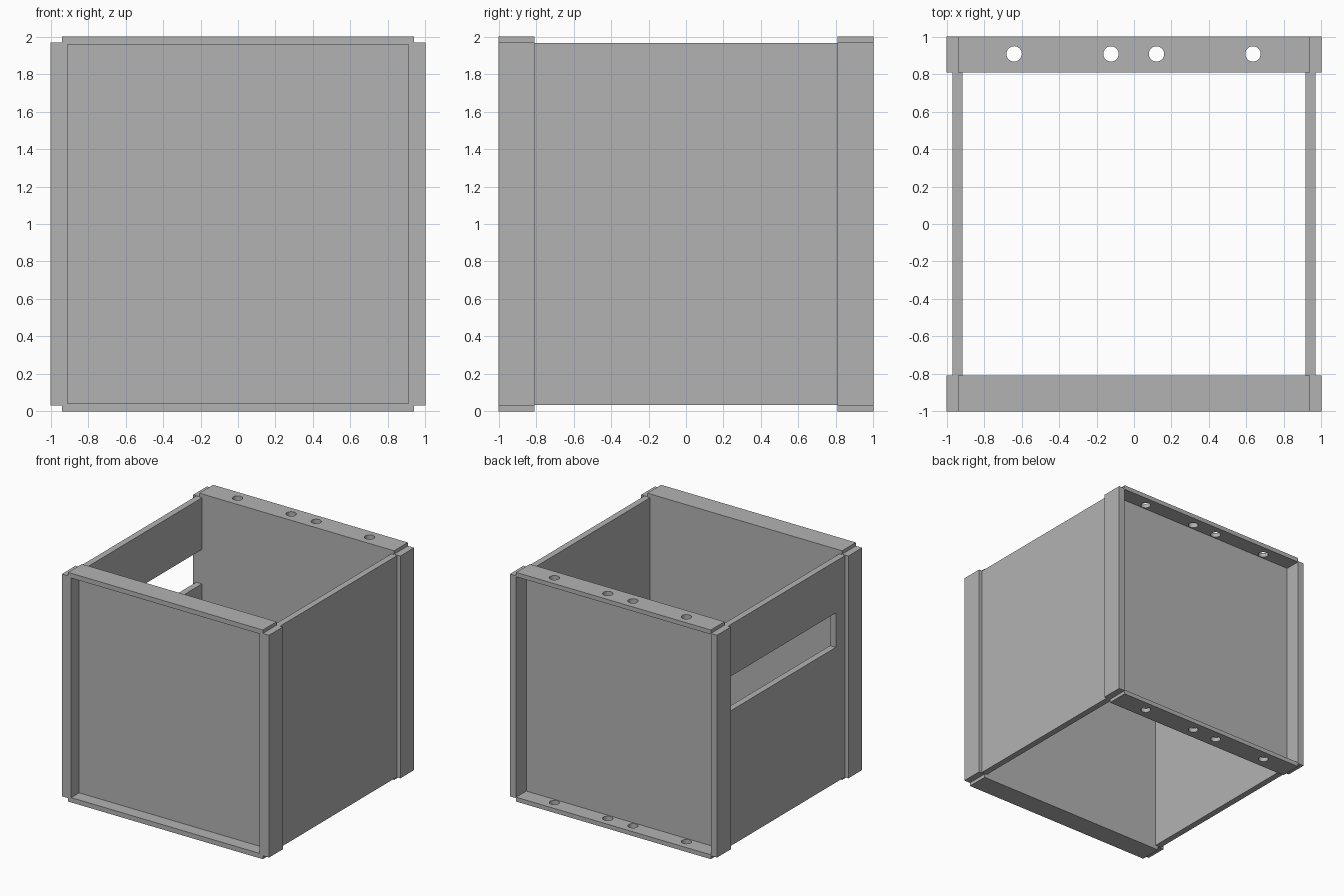
import bpy
import bmesh
from mathutils import Matrix, Vector

default = bpy.data.objects.get("Cube")
if default:
    bpy.data.objects.remove(default, do_unlink=True)

# Single grey finish
grey = bpy.data.materials.new("plain_grey")
grey.use_nodes = True
colour = (0.45, 0.45, 0.45, 1)
grey.diffuse_color = colour
grey.node_tree.nodes["Principled BSDF"].inputs["Base Color"].default_value = colour


def finish(name, bm):
    bmesh.ops.recalc_face_normals(bm, faces=bm.faces)
    mesh = bpy.data.meshes.new(name)
    bm.to_mesh(mesh)
    bm.free()
    mesh.materials.append(grey)
    obj = bpy.data.objects.new(name, mesh)
    bpy.context.collection.objects.link(obj)
    return obj


def box(name, low, high):
    low, high = Vector(low), Vector(high)
    bm = bmesh.new()
    bmesh.ops.create_cube(bm, size=1, matrix=Matrix.Translation((low + high) / 2)
                          @ Matrix.Diagonal((*(high - low), 1)))
    return finish(name, bm)


def cylinder(name, x, y, radius):
    bm = bmesh.new()
    bmesh.ops.create_cone(bm, cap_ends=True, segments=32, radius1=radius, radius2=radius,
                          depth=3, matrix=Matrix.Translation((x, y, 1)))
    return finish(name, bm)


def cut(target, cutter):
    cutter.hide_render = True
    mod = target.modifiers.new("cut", "BOOLEAN")
    mod.operation = "DIFFERENCE"
    mod.solver = "EXACT"
    mod.object = cutter
    bpy.context.view_layer.objects.active = target
    bpy.ops.object.modifier_apply(modifier=mod.name)
    bpy.data.objects.remove(cutter, do_unlink=True)


INNER = 0.81   # inside face of both end walls
NOTCH = 0.03   # corner step height
BAR_X = 0.94   # half length of the top and bottom bars


def end_wall(name, side, half_width, rim, floor_y):
    """Notched block with a shallow recess in its outer face."""
    quarter = [(1, 1 - NOTCH), (BAR_X, 1 - NOTCH), (BAR_X, 1)]
    outline = quarter + [(-x, z) for x, z in reversed(quarter)]
    outline += [(-x, -z) for x, z in outline]
    bm = bmesh.new()
    face = bm.faces.new([bm.verts.new((x, side, z + 1)) for x, z in outline])
    grown = bmesh.ops.extrude_face_region(bm, geom=[face])["geom"]
    bmesh.ops.translate(bm, vec=(0, side * (INNER - 1), 0),
                        verts=[v for v in grown if isinstance(v, bmesh.types.BMVert)])
    wall = finish(name, bm)
    ys = sorted((side * floor_y, side * 1.2))
    cut(wall, box("recess", (-half_width, ys[0], rim), (half_width, ys[1], 2 - rim)))
    return wall


# Front and back walls with raised rims
end_wall("front_wall", -1, 0.91, 0.042, 0.89)
back_wall = end_wall("back_wall", 1, BAR_X, 0.038, 0.86)

# Bolt holes through the upper and lower back bars
for x in (-0.64, -0.123, 0.12, 0.635):
    cut(back_wall, cylinder("hole", x, 0.908, 0.041))

# Side panels, one with a long handle slot
side_panels = {}
for name, s in (("right_panel", -1), ("left_panel", 1)):
    xs = sorted((s * 0.915, s * 0.97))
    side_panels[name] = box(name, (xs[0], -INNER, 0.035), (xs[1], INNER, 1.967))
cut(side_panels["right_panel"], box("slot", (-1.1, -0.68, 1.215), (-0.8, 0.9, 1.515)))
